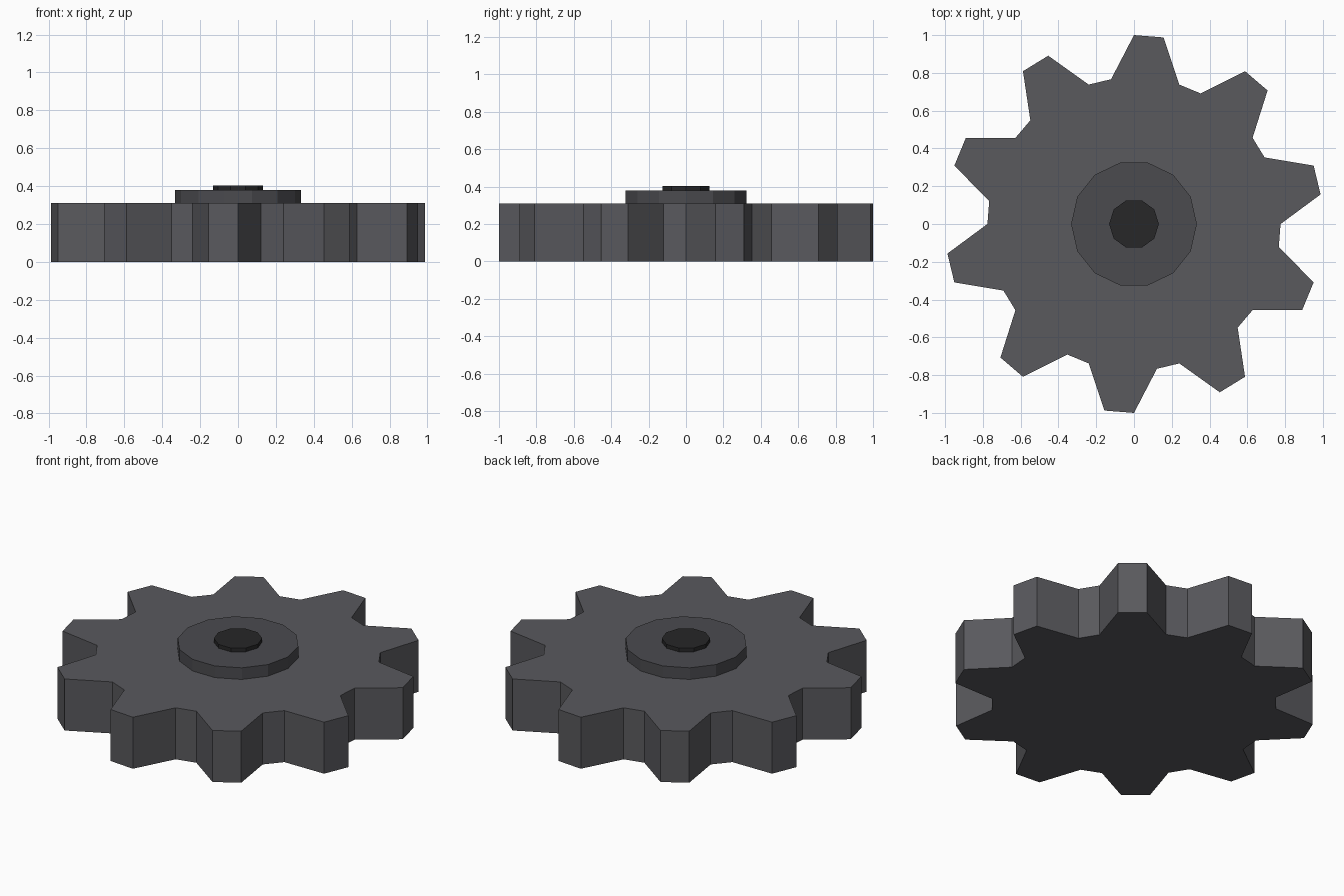
import bpy, bmesh
from math import cos, sin, radians, tau

if "Cube" in bpy.data.objects:
    bpy.data.objects.remove(bpy.data.objects["Cube"])

def paint(name, c):
    m = bpy.data.materials.new(name)
    m.diffuse_color = (*c, 1)
    m.use_nodes = True
    m.node_tree.nodes["Principled BSDF"].inputs["Base Color"].default_value = m.diffuse_color
    return m

def prism(name, pts, z0, z1, mat):
    """Extrude a flat outline from z0 to z1."""
    bm = bmesh.new()
    face = bm.faces.new([bm.verts.new((x, y, z0)) for x, y in pts])
    top = bmesh.ops.extrude_face_region(bm, geom=[face], use_keep_orig=True)["geom"]
    bmesh.ops.translate(bm, vec=(0, 0, z1 - z0),
                        verts=[g for g in top if isinstance(g, bmesh.types.BMVert)])
    bmesh.ops.recalc_face_normals(bm, faces=bm.faces)
    me = bpy.data.meshes.new(name)
    bm.to_mesh(me)
    bm.free()
    me.materials.append(mat)
    ob = bpy.data.objects.new(name, me)
    bpy.context.collection.objects.link(ob)
    return ob

def ring(n, r):
    return [(r * cos(tau * i / n), r * sin(tau * i / n)) for i in range(n)]

# toothed wheel: ten teeth, two tip points then two root points each
TIP, ROOT, TEETH = 1.0, 0.776, 10
outline = []
for k in range(TEETH * 4):
    a = radians(81 + 9 * k)
    r = TIP if k % 4 < 2 else ROOT
    outline.append((r * cos(a), r * sin(a)))
prism("gear_wheel", outline, 0, 0.31, paint("dark_grey", (0.10, 0.10, 0.11)))

# raised hub and axle end
prism("hub", ring(14, 0.333), 0.30, 0.38, paint("hub_grey", (0.07, 0.07, 0.078)))
prism("axle", ring(10, 0.132), 0.30, 0.403, paint("axle_black", (0.02, 0.02, 0.021)))
